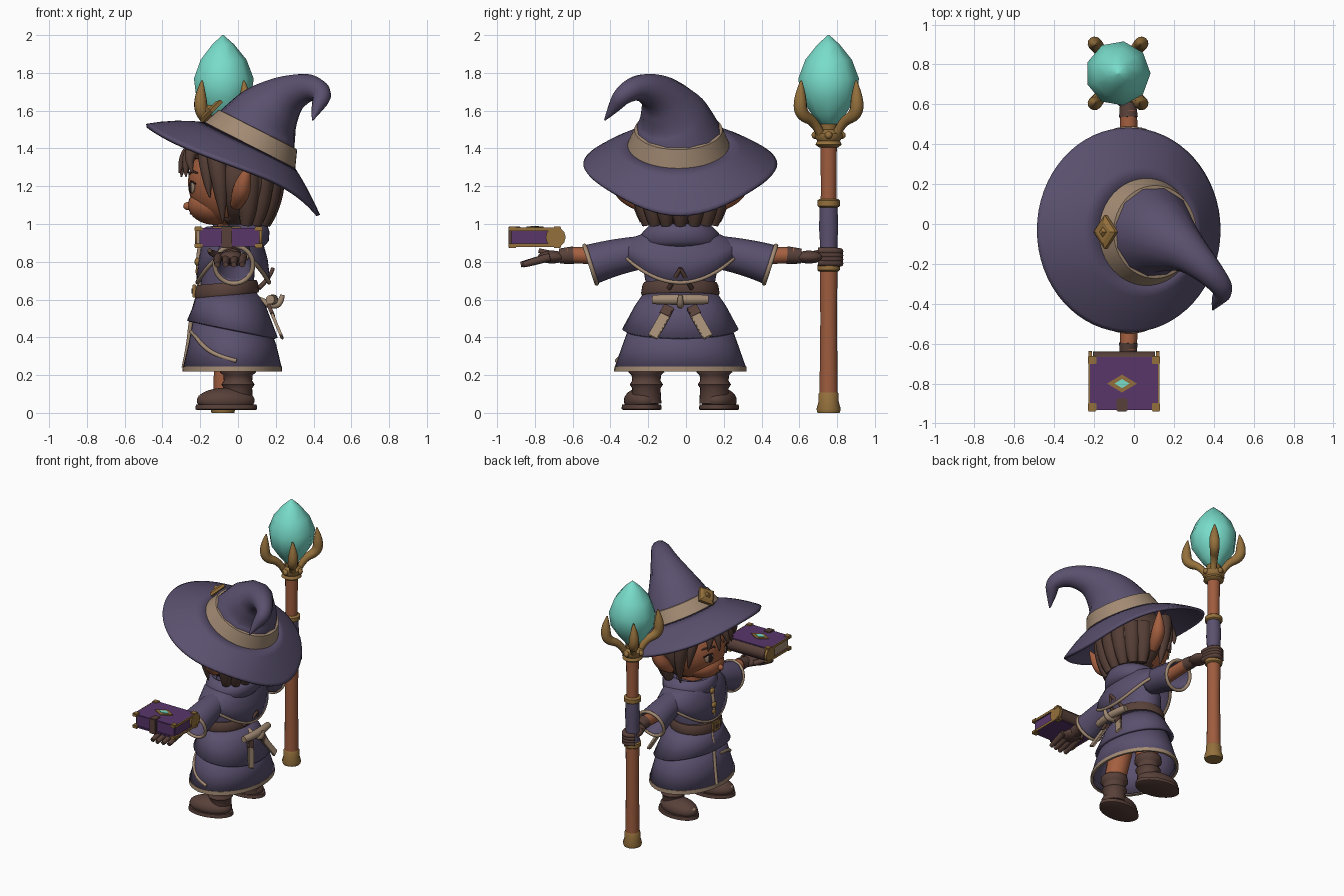
import bpy, bmesh, math
from mathutils import Vector, Matrix

old = bpy.data.objects.get("Cube")
if old:
    bpy.data.objects.remove(old)


def material(name, *rgb):
    lin = [((c / 255 + 0.055) / 1.055) ** 2.4 for c in rgb] + [1]
    m = bpy.data.materials.new(name)
    m.use_nodes = True
    m.diffuse_color = lin
    bsdf = m.node_tree.nodes["Principled BSDF"]
    bsdf.inputs["Base Color"].default_value = lin
    bsdf.inputs["Roughness"].default_value = 0.9
    return m


CLOTH = material("dusky violet cloth", 90, 80, 110)
TAN = material("tan trim", 162, 138, 115)
SKIN = material("warm skin", 165, 96, 64)
WOOD = material("staff wood", 158, 92, 62)
BROWN = material("brown leather", 88, 64, 57)
HAIR = material("dark hair", 84, 61, 53)
GOLD = material("old gold", 148, 112, 60)
GEM = material("teal crystal", 120, 220, 202)
COVER = material("purple book cover", 88, 54, 106)
DARK = material("eye dark", 42, 28, 28)
Y0 = -0.03  # plane of symmetry of the figure


def finish(name, bm, mat, angle=40, loc=(0, 0, 0), rot=(0, 0, 0)):
    bmesh.ops.recalc_face_normals(bm, faces=bm.faces)
    me = bpy.data.meshes.new(name)
    bm.to_mesh(me)
    bm.free()
    me.materials.append(mat)
    me.shade_smooth()
    me.set_sharp_from_angle(angle=math.radians(angle))
    ob = bpy.data.objects.new(name, me)
    ob.location, ob.rotation_euler = loc, rot
    bpy.context.scene.collection.objects.link(ob)
    return ob


def solid(ob, t):
    mod = ob.modifiers.new("thickness", "SOLIDIFY")
    mod.thickness, mod.offset = t, 0
    return ob


def ring(c, rx, ry, n=40, tilt=0, lift=None):
    rot, pts = Matrix.Rotation(tilt, 3, 'Y'), []
    for i in range(n):
        a = math.tau * i / n
        p = Vector(c) + rot @ Vector((rx * math.cos(a), ry * math.sin(a), 0))
        if lift:
            p.z += lift(math.cos(a), math.sin(a))
        pts.append(p)
    return pts


def loft(name, rings, mat, cap=True, angle=40, **kw):
    bm = bmesh.new()
    rows = [[bm.verts.new(p) for p in r] for r in rings]
    n = len(rows[0])
    for a, b in zip(rows, rows[1:]):
        for i in range(n):
            bm.faces.new((a[i], a[(i + 1) % n], b[(i + 1) % n], b[i]))
    if cap:
        bm.faces.new(rows[0])
        bm.faces.new(rows[-1])
    return finish(name, bm, mat, angle, **kw)


def lathe(name, x, y, profile, mat, n=24, angle=40):
    return loft(name, [ring((x, y, z), r, r, n) for r, z in profile], mat, angle=angle)


def tube(name, pts, mat, cyclic=False, caps=True):
    # smooth path, each point is x, y, z, radius
    cu = bpy.data.curves.new(name, 'CURVE')
    cu.dimensions, cu.bevel_depth, cu.bevel_resolution = '3D', 1, 4
    cu.use_fill_caps, cu.resolution_u = caps, 6
    s = cu.splines.new('NURBS')
    s.points.add(len(pts) - 1)
    for p, q in zip(s.points, pts):
        p.co, p.radius = (*q[:3], 1), q[3]
    s.order_u, s.use_endpoint_u, s.use_cyclic_u = 3, not cyclic, cyclic
    tmp = bpy.data.objects.new("path", cu)
    bm = bmesh.new()
    bm.from_mesh(tmp.to_mesh())
    tmp.to_mesh_clear()
    bpy.data.objects.remove(tmp)
    return finish(name, bm, mat, 50)


def ball(name, loc, size, mat, rot=(0, 0, 0), keep=None):
    bm = bmesh.new()
    bmesh.ops.create_uvsphere(bm, u_segments=32, v_segments=20, radius=1)
    bmesh.ops.scale(bm, vec=size, verts=bm.verts)
    if keep:
        gone = [f for f in bm.faces if not keep(f.calc_center_median() + Vector(loc))]
        bmesh.ops.delete(bm, geom=gone, context='FACES')
    return finish(name, bm, mat, 60, loc, rot)


def box(name, loc, size, mat, rot=(0, 0, 0), bevel=0.004):
    bm = bmesh.new()
    bmesh.ops.create_cube(bm, size=1)
    bmesh.ops.scale(bm, vec=size, verts=bm.verts)
    bmesh.ops.bevel(bm, geom=bm.edges[:], offset=bevel, segments=2, affect='EDGES')
    return finish(name, bm, mat, 35, loc, rot)


# Hat: drooping brim, bent crown, band and badge
TILT = math.radians(27)
AXIS = Vector((math.sin(TILT), 0, math.cos(TILT)))
base = Vector((0.06, -0.04, 1.41))
inner = ring(base, 0.262, 0.262, 64, TILT)
outer = ring((-0.03, -0.03, 1.31), 0.455, 0.508, 64, 0,
             lambda c, s: -0.17 * c + (-0.095 * c ** 4 if c > 0 else 0.04 * c ** 4))
brim = [[a.lerp(b, t) + Vector((0, 0, 0.05 * t * (1 - t))) for a, b in zip(inner, outer)]
        for t in (0, 0.25, 0.5, 0.75, 0.93, 1)]
solid(loft("hat_brim", brim, CLOTH, cap=False, angle=60), 0.02)
tube("hat_crown", [(0.06, -0.04, 1.41, 0.262), (0.12, -0.055, 1.53, 0.212), (0.18, -0.085, 1.61, 0.165),
                   (0.27, -0.14, 1.69, 0.105), (0.38, -0.24, 1.73, 0.07), (0.455, -0.33, 1.69, 0.052),
                   (0.42, -0.38, 1.62, 0.035), (0.395, -0.43, 1.55, 0.004)], CLOTH)
loft("hat_band", [ring(base + AXIS * h, r, r, 48, TILT) for h, r in
                  ((-0.005, 0.255), (0, 0.272), (0.1, 0.233), (0.105, 0.2))], TAN)
badge = loft("hat_badge", [ring((0, 0, z), r, r * 1.1, 4) for z, r in ((0, 0.078), (0.018, 0.078), (0.03, 0.05))],
             GOLD, angle=20, loc=(-0.135, -0.04, 1.59), rot=(0, math.radians(-45), 0))
loft("hat_badge_centre", [ring((0, 0, z), r, r, 4) for z, r in ((0.02, 0.035), (0.045, 0.012))],
     GOLD, angle=20, loc=badge.location, rot=badge.rotation_euler)

# Head, hair and face
ball("head", (-0.03, Y0, 1.22), (0.235, 0.245, 0.235), SKIN)
ball("jaw", (-0.12, Y0, 1.1), (0.145, 0.155, 0.105), SKIN)
ball("nose", (-0.262, Y0, 1.095), (0.028, 0.02, 0.022), SKIN)
lathe("neck", -0.03, Y0, [(0.08, 0.9), (0.08, 1.08)], SKIN)
solid(ball("hair_cap", (-0.02, Y0, 1.235), (0.238, 0.258, 0.245), HAIR,
           keep=lambda p: p.x > -0.06 or p.z > 1.35), 0.02)
for i, y in enumerate((-0.17, -0.1, -0.03, 0.05, 0.12)):
    tube("fringe_lock", [(-0.17, Y0 + y * 0.7, 1.43, 0.04), (-0.29, Y0 + y, 1.4, 0.045),
                         (-0.325 + abs(y) * 0.5, Y0 + y * 1.2, 1.27 - 0.02 * (i % 2), 0.004)], HAIR)
for i in range(7):
    a = math.radians(-72 + 24 * i)
    c, s = math.cos(a), math.sin(a)
    tube("back_lock", [(0.19 * c, Y0 + 0.21 * s, 1.28, 0.06), (0.185 * c, Y0 + 0.21 * s, 1.12, 0.066),
                       (0.14 * c, Y0 + 0.18 * s, 0.995, 0.03)], HAIR)
for s in (-1, 1):
    tube("temple_lock", [(-0.17, Y0 + s * 0.16, 1.4, 0.045), (-0.17, Y0 + s * 0.215, 1.28, 0.04),
                         (-0.15, Y0 + s * 0.215, 1.14, 0.004)], HAIR)
    tube("side_lock", [(-0.12, Y0 + s * 0.21, 1.38, 0.05), (-0.09, Y0 + s * 0.26, 1.22, 0.055),
                       (-0.08, Y0 + s * 0.21, 1.01, 0.005)], HAIR)
    tube("ear", [(-0.01, Y0 + s * 0.22, 1.1, 0.03), (0.01, Y0 + s * 0.29, 1.15, 0.052),
                 (0.035, Y0 + s * 0.34, 1.24, 0.04), (0.06, Y0 + s * 0.37, 1.32, 0.004)], SKIN)
    yaw = (0, 0, -s * 0.42)
    ball("eye_white", (-0.244, Y0 + s * 0.1, 1.195), (0.008, 0.035, 0.033), TAN, yaw)
    ball("eye_iris", (-0.25, Y0 + s * 0.097, 1.195), (0.006, 0.021, 0.031), DARK, yaw)
    tube("eye_lash", [(-0.251, Y0 + s * 0.065, 1.22, 0.004), (-0.25, Y0 + s * 0.1, 1.233, 0.006),
                      (-0.225, Y0 + s * 0.14, 1.212, 0.004)], DARK)
    tube("brow", [(-0.258, Y0 + s * 0.05, 1.265, 0.006), (-0.25, Y0 + s * 0.1, 1.285, 0.009),
                  (-0.215, Y0 + s * 0.15, 1.27, 0.004)], HAIR)
box("mouth", (-0.252, Y0, 1.055), (0.008, 0.05, 0.007), BROWN, bevel=0.002)

# Tunic, cowl and cape
loft("tunic", [ring((-0.06, Y0, 0.62), 0.14, 0.17), ring((-0.05, Y0, 0.78), 0.14, 0.2),
               ring((-0.04, Y0, 0.92), 0.11, 0.18)], CLOTH)
cape_hem = ring((-0.025, Y0, 0.69), 0.19, 0.315, 48, 0, lambda c, s: 0.16 * s * s)
solid(loft("cape", [ring((-0.03, Y0, 0.975), 0.1, 0.12, 48), ring((-0.03, Y0, 0.92), 0.15, 0.25, 48),
                    ring((-0.025, Y0, 0.81), 0.175, 0.305, 48, 0, lambda c, s: 0.08 * s * s), cape_hem],
           CLOTH, cap=False), 0.015)
tube("cape_trim", [(*p, 0.011) for p in cape_hem], TAN, True)
loft("cowl", [ring((-0.015, Y0, z), rx, ry, 40, math.radians(-3)) for z, rx, ry in
              ((0.87, 0.15, 0.19), (0.9, 0.178, 0.212), (0.95, 0.182, 0.205), (0.985, 0.17, 0.172),
               (0.995, 0.15, 0.15), (0.97, 0.11, 0.12))], CLOTH, angle=60)
tube("front_placket", [(-0.19, Y0, 0.93, 0.012), (-0.225, Y0, 0.8, 0.013), (-0.2, Y0, 0.66, 0.012)], TAN)
for z, x in ((0.9, -0.2), (0.8, -0.215), (0.75, -0.21)):
    ball("clasp", (x, Y0, z), (0.015, 0.024, 0.022), GOLD)

# Skirt in two tiers with trimmed hems
solid(loft("skirt_upper", [ring((-0.06, Y0, 0.64), 0.145, 0.18), ring((-0.045, Y0, 0.56), 0.185, 0.235),
                           ring((-0.03, Y0, 0.44), 0.232, 0.3, 40, 0, lambda c, s: -0.045 * c)],
           CLOTH, cap=False), 0.018)
solid(loft("skirt_lower", [ring((-0.045, Y0, 0.52), 0.18, 0.24), ring((-0.03, Y0, 0.36), 0.225, 0.298),
                           ring((-0.03, Y0, 0.235), 0.255, 0.342)], CLOTH, cap=False), 0.015)
loft("skirt_hem", [ring((-0.03, Y0, z), rx, rx + 0.087) for z, rx in
                   ((0.22, 0.245), (0.218, 0.264), (0.246, 0.262), (0.246, 0.24))], TAN, cap=False)


def on_skirt(deg, z, r=0.011):
    a, k = math.radians(deg), 0.265 + (0.235 - z) * 0.24
    return (-0.03 - k * math.cos(a), Y0 - (k + 0.082) * math.sin(a), z, r)


tube("overlap_trim", [on_skirt(d, z) for d, z in ((5, 0.43), (28, 0.41), (50, 0.35), (72, 0.3), (95, 0.275))], TAN)
tube("front_edge_trim", [(-0.21, Y0 + 0.03, 0.63, 0.01), (-0.25, Y0 + 0.05, 0.5, 0.012), on_skirt(-10, 0.36),
                         on_skirt(-12, 0.24)], TAN)

# Belt, buckle and back sash
loft("belt", [ring((-0.06, Y0, z), r, r + 0.035, 40, math.radians(-5)) for z, r in
              ((0.625, 0.13), (0.622, 0.168), (0.635, 0.173), (0.675, 0.166), (0.69, 0.158), (0.69, 0.12))], BROWN)
box("buckle", (-0.232, Y0, 0.645), (0.02, 0.08, 0.07), GOLD)
box("buckle_centre", (-0.241, Y0, 0.645), (0.01, 0.045, 0.035), BROWN)
tube("sash_roll", [(0.17, Y0 - 0.145, 0.6, 0.024), (0.2, Y0, 0.6, 0.032), (0.17, Y0 + 0.145, 0.6, 0.024)], TAN)
tube("sash_curl", [(0.1, Y0, 0.6, 0.02), (0.19, Y0, 0.56, 0.02), (0.23, Y0, 0.59, 0.016),
                   (0.235, Y0, 0.625, 0.012)], TAN)
for s in (-1, 1):
    turn = (s * 0.48, -0.4, 0)
    box("sash_tail", (0.205, Y0 + s * 0.11, 0.465), (0.016, 0.055, 0.16), TAN, turn)
    box("sash_tail_top", (0.175, Y0 + s * 0.072, 0.54), (0.02, 0.058, 0.06), BROWN, turn)
    tube("back_cord", [(0.11, Y0 + s * 0.06, 0.66, 0.012), (0.165, Y0 + s * 0.03, 0.71, 0.012),
                       (0.185, Y0, 0.765, 0.01)], BROWN)

# Arms, open bell sleeves and gloves
for s in (-1, 1):
    side = lambda y: Y0 + s * y
    solid(tube("sleeve", [(-0.02, side(0.2), 0.85, 0.08), (-0.02, side(0.34), 0.83, 0.088),
                          (-0.022, side(0.475), 0.785, 0.1)], CLOTH, caps=False), 0.014)
    tube("sleeve_trim", [(-0.022 + 0.102 * math.cos(a), side(0.475 + 0.032 * math.sin(a)),
                          0.785 + 0.1 * math.sin(a), 0.012)
                         for a in [math.tau * i / 24 for i in range(24)]], TAN, True)
    tube("forearm", [(-0.025, side(0.25), 0.82, 0.045), (-0.025, side(0.5), 0.835, 0.045),
                     (-0.028, side(0.6), 0.835, 0.042)], SKIN)
    tube("glove_cuff", [(-0.028, side(0.565), 0.835, 0.047), (-0.03, side(0.64), 0.83, 0.04)], BROWN)
    ball("palm", (-0.035, side(0.68), 0.825), (0.062, 0.075, 0.034), BROWN)

# Fingers under the book, and fingers closed on the staff
for i in range(4):
    x = -0.105 + 0.044 * i
    tube("open_finger", [(x, -0.72, 0.825, 0.022), (x - 0.005, -0.81, 0.8, 0.021),
                         (x - 0.005, -0.875 + 0.008 * abs(i - 1), 0.785, 0.015)], BROWN)
    z = 0.795 + 0.021 * i
    tube("grip_finger", [(-0.03, 0.7, z, 0.018), (-0.025, 0.79, z, 0.018), (-0.08, 0.83, z - 0.005, 0.017),
                         (-0.125, 0.79, z - 0.005, 0.013)], BROWN)
tube("open_thumb", [(-0.09, -0.68, 0.83, 0.02), (-0.15, -0.73, 0.845, 0.018), (-0.15, -0.78, 0.86, 0.012)], BROWN)
tube("grip_thumb", [(-0.06, 0.66, 0.83, 0.022), (-0.13, 0.69, 0.85, 0.018), (-0.135, 0.77, 0.85, 0.013)], BROWN)

# Legs and boots
for s in (-1, 1):
    y = Y0 + s * 0.18
    tube("leg", [(-0.02, Y0 + s * 0.1, 0.55, 0.085), (0, y, 0.22, 0.075)], SKIN)
    lathe("boot_shaft", 0, y, [(0.08, 0.05), (0.075, 0.13), (0.088, 0.15), (0.075, 0.17), (0.078, 0.2),
                               (0.095, 0.215), (0.09, 0.25), (0.07, 0.26)], BROWN, angle=60)
    turn = (0, 0, -s * 0.15)
    ball("boot_foot", (-0.065, y + s * 0.025, 0.065), (0.155, 0.092, 0.068), BROWN, turn,
         keep=lambda p: p.z > 0.02)
    loft("boot_sole", [ring((0, 0, z), r, r - 0.06) for z, r in ((0.015, 0.155), (0.02, 0.165), (0.045, 0.162))],
         BROWN, loc=(-0.062, y + s * 0.025, 0), rot=turn)
    ball("toe_patch", (-0.19, y + s * 0.045, 0.08), (0.022, 0.03, 0.018), TAN, turn)

# Staff with a clawed head and crystal
SX, SY = -0.08, 0.755
lathe("staff_shaft", SX, SY, [(0.05, 0.05), (0.045, 0.5), (0.048, 0.75), (0.042, 1.2), (0.045, 1.45)], WOOD, 14)
lathe("staff_foot", SX, SY, [(0.06, 0), (0.066, 0.02), (0.055, 0.06), (0.055, 0.1), (0.045, 0.115)], GOLD, 14)
lathe("staff_grip", SX, SY, [(0.052, 0.78), (0.047, 0.9), (0.052, 0.98), (0.048, 1.1)], CLOTH, 14)
for z in (0.77, 1.11):
    lathe("staff_ring", SX, SY, [(0.05, z - 0.022), (0.06, z - 0.014), (0.06, z + 0.014), (0.05, z + 0.022)], GOLD)
lathe("staff_collar", SX, SY, [(0.05, 1.405), (0.07, 1.42), (0.06, 1.44), (0.075, 1.46), (0.075, 1.48),
                               (0.045, 1.5), (0.05, 1.53)], GOLD)
lathe("crystal", SX, SY, [(0.02, 1.5), (0.09, 1.58), (0.15, 1.67), (0.163, 1.77), (0.125, 1.87), (0.06, 1.95),
                          (0.004, 2.0)], GEM, 9, angle=60)
for sx in (-1, 1):
    for sy in (-1, 1):
        tube("claw", [(SX + sx * a, SY + sy * b, z, r) for a, b, z, r in
                      ((0.035, 0.04, 1.47, 0.022), (0.055, 0.07, 1.54, 0.024), (0.115, 0.15, 1.58, 0.036),
                       (0.12, 0.15, 1.68, 0.034), (0.11, 0.145, 1.76, 0.004))], GOLD)
for i in range(4):
    a = math.tau * i / 4
    ball("collar_stud", (SX + 0.07 * math.cos(a), SY + 0.07 * math.sin(a), 1.47), (0.02, 0.02, 0.02), GOLD)

# Book with pages, spine, corners, strap and jewel
BX, BY, BZ = -0.05, -0.8, 0.93
box("book_body", (BX + 0.005, BY, BZ), (0.32, 0.25, 0.08), COVER)
box("book_pages", (BX - 0.01, BY - 0.002, BZ), (0.32, 0.22, 0.07), TAN)
for s in (-1, 1):
    box("book_cover", (BX, BY, BZ + s * 0.042), (0.35, 0.265, 0.016), COVER)
    for sx in (-1, 1):
        box("cover_edging", (BX + sx * 0.174, BY, BZ + s * 0.042), (0.006, 0.2, 0.018), GOLD, bevel=0.001)
        for sy in (-1, 1):
            box("book_corner", (BX + sx * 0.16, BY + sy * 0.118, BZ + s * 0.044), (0.042, 0.042, 0.024), GOLD)
spine = lambda x: (BX + x, BY + 0.11, BZ, 0.05 if abs(x) < 0.16 else 0.053)
tube("book_spine", [spine(-0.155), spine(0.155)], BROWN)
for s in (-1, 1):
    tube("spine_end", [spine(s * 0.16), spine(s * 0.178)], GOLD)
box("book_strap", (BX - 0.01, BY - 0.13, BZ), (0.055, 0.02, 0.115), BROWN)
box("book_strap_top", (BX - 0.01, BY - 0.105, BZ + 0.053), (0.055, 0.06, 0.01), BROWN)
for name, r, h, mat in (("book_jewel_mount", 0.075, 0.056, GOLD), ("book_jewel", 0.038, 0.06, GEM)):
    loft(name, [ring((BX - 0.01, BY, BZ + z), r, r * 0.6, 4) for z in (0.04, h)], mat, angle=20)
